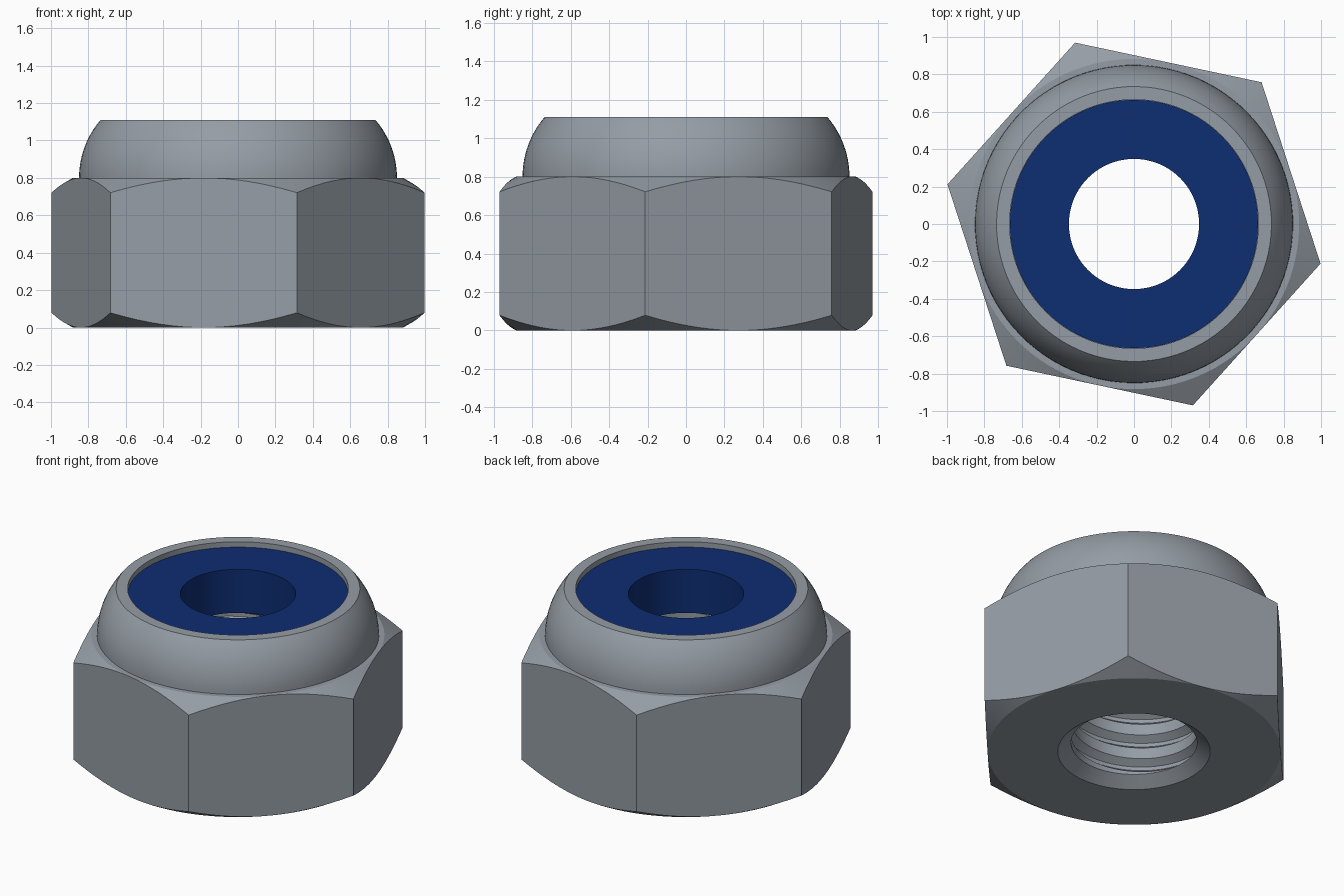
import bpy, bmesh, math

if "Cube" in bpy.data.objects:
    bpy.data.objects.remove(bpy.data.objects["Cube"])

N = 96                         # angular divisions, 16 per hexagon side
TURN = math.radians(-12)       # hexagon rotation
FLAT = 0.883                   # centre to flat
H = 0.80                       # hexagon height
PITCH, CREST, ROOT = 0.165, 0.38, 0.425
BORE_LOW, BORE_HIGH = 0.06, 0.78


def material(name, color):
    m = bpy.data.materials.new(name)
    m.diffuse_color = (*color, 1)
    m.use_nodes = True
    m.node_tree.nodes["Principled BSDF"].inputs["Base Color"].default_value = m.diffuse_color
    return m


steel = material("grey_steel", (0.30, 0.335, 0.375))
nylon = material("blue_nylon", (0.004, 0.026, 0.17))


def loft(name, rows, mat, closed=False):
    """Skin rows of (angle -> radius, height) functions all the way round."""
    bm = bmesh.new()
    grid = []
    for row in rows:
        ring = []
        for i in range(N + 1):
            r, z = row(i)
            a = TURN + math.tau * i / N
            ring.append(bm.verts.new((r * math.cos(a), r * math.sin(a), z)))
        grid.append(ring)
    pairs = list(zip(grid, grid[1:])) + ([(grid[-1], grid[0])] if closed else [])
    for low, high in pairs:
        for i in range(N):
            bm.faces.new((low[i], low[i + 1], high[i + 1], high[i]))
    bmesh.ops.remove_doubles(bm, verts=bm.verts[:], dist=1e-5)
    me = bpy.data.meshes.new(name)
    bm.to_mesh(me)
    bm.free()
    me.materials.append(mat)
    ob = bpy.data.objects.new(name, me)
    bpy.context.collection.objects.link(ob)
    bpy.ops.object.select_all(action='DESELECT')
    ob.select_set(True)
    bpy.context.view_layer.objects.active = ob
    bpy.ops.object.shade_smooth_by_angle(angle=math.radians(25))
    return ob


def circle(r, z):
    return lambda i: (r, z)


def hexagon(top):
    """Hexagon outline whose corners fall along a 30 degree chamfer."""
    def row(i):
        a = math.tau * (i % (N // 6)) / N - math.pi / 6
        r = FLAT / math.cos(a)
        drop = (r - FLAT) * math.tan(math.pi / 6)
        return r, (H - drop if top else drop)
    return row


# Body: countersink, underside, hexagon, domed collar, rim and insert pocket
body = [circle(CREST, BORE_LOW), circle(0.46, 0), circle(FLAT, 0),
        hexagon(False), hexagon(True), circle(FLAT, H)]
R = 0.475
for k in range(13):
    t = math.asin(0.31 / R) * k / 12
    body.append(circle(0.85 - R + R * math.cos(t), H + R * math.sin(t)))
body += [circle(0.665, 1.11), circle(0.665, BORE_HIGH), circle(CREST, BORE_HIGH)]
loft("nut_body", body, steel)


# Helical thread lining the bore, trimmed flat at both ends
def thread_row(r, z):
    return lambda i: (r, min(max(z + PITCH * i / N, BORE_LOW), BORE_HIGH))


profile = [(0.0, CREST), (0.45, CREST), (0.65, ROOT), (0.8, ROOT)]
turns = math.ceil((BORE_HIGH - BORE_LOW) / PITCH) + 1
thread = [thread_row(r, BORE_LOW + PITCH * (n + p))
          for n in range(-1, turns) for p, r in profile]
loft("bore_thread", thread[::-1], steel)

# Locking insert ring seated in the collar
loft("locking_insert", [circle(0.664, 0.785), circle(0.664, 1.075),
                        circle(0.348, 1.075), circle(0.348, 0.785)], nylon, True)
